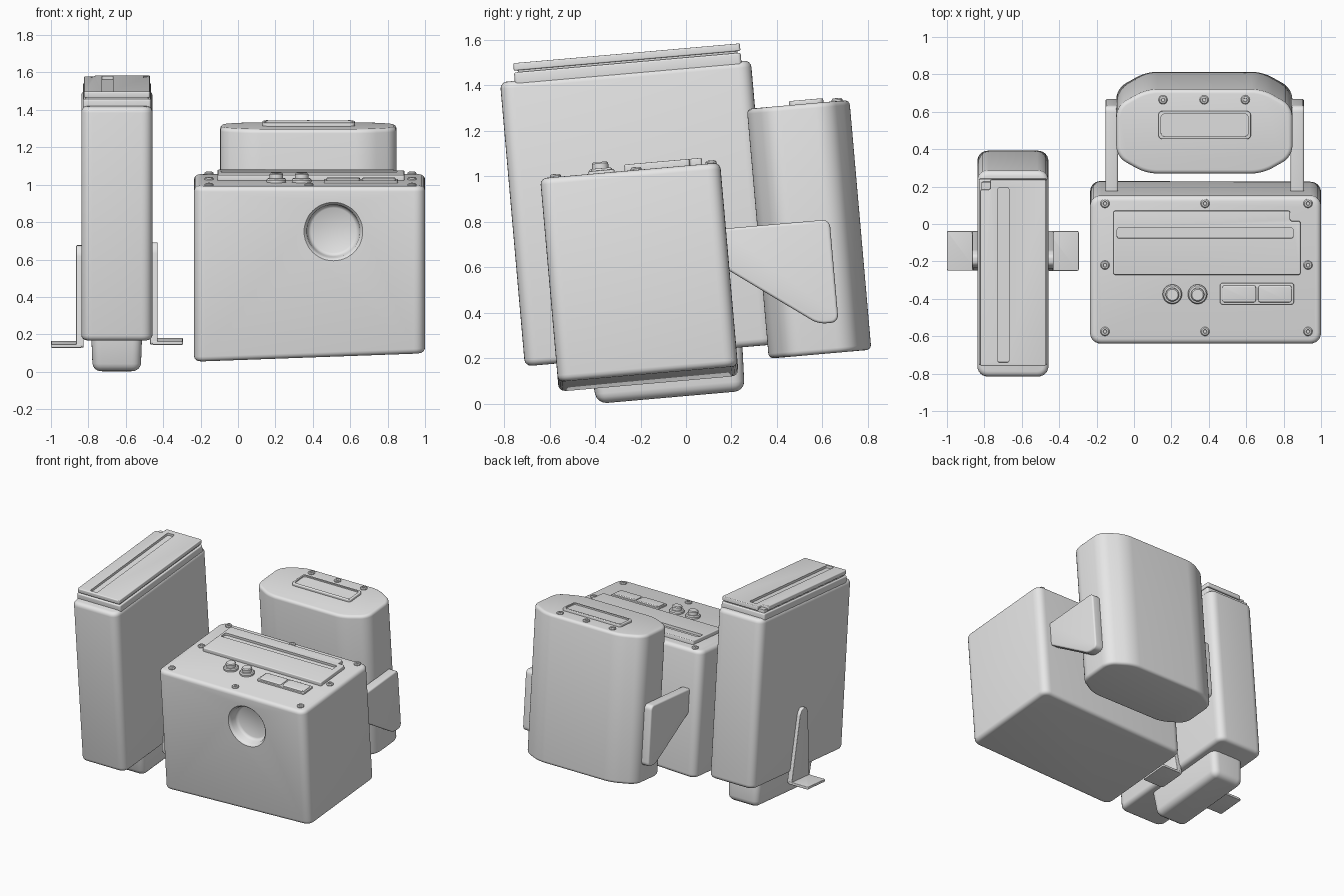
import bpy, bmesh, math
from mathutils import Matrix, Vector

if "Cube" in bpy.data.objects:
    bpy.data.objects.remove(bpy.data.objects["Cube"])

# Everything is built upright, then the whole model leans 5 degrees about x
LEAN = Matrix.Rotation(math.radians(5), 4, 'X')
grey = bpy.data.materials.new("plain grey")
grey.diffuse_color = (0.8, 0.8, 0.8, 1)
grey.use_nodes = True
grey.node_tree.nodes["Principled BSDF"].inputs["Base Color"].default_value = grey.diffuse_color


def finish(name, bm):
    bmesh.ops.recalc_face_normals(bm, faces=bm.faces)
    me = bpy.data.meshes.new(name)
    bm.to_mesh(me)
    bm.free()
    me.materials.append(grey)
    ob = bpy.data.objects.new(name, me)
    bpy.context.collection.objects.link(ob)
    return ob


def apply(ob, mod):
    bpy.context.view_layer.objects.active = ob
    bpy.ops.object.modifier_apply(modifier=mod.name)


def rounded(pts, r, n=6):
    """Round each corner of a polygon with a small curve."""
    if r <= 0:
        return [Vector(p) for p in pts]
    out = []
    for i, p in enumerate(pts):
        p, a, b = Vector(p), Vector(pts[i - 1]), Vector(pts[(i + 1) % len(pts)])
        da, db = a - p, b - p
        s = p + da.normalized() * min(r, da.length * 0.45)
        e = p + db.normalized() * min(r, db.length * 0.45)
        for k in range(n + 1):
            t = k / n
            w = 0.83                       # rational weight, close to an arc
            c0, c1, c2 = (1 - t) ** 2, 2 * w * t * (1 - t), t * t
            out.append((s * c0 + p * c1 + e * c2) / (c0 + c1 + c2))
    return out


def prism(name, pts, lo, hi, r=0.0, bevel=0.0, axis='z', tweak=None):
    bm = bmesh.new()
    put = (lambda p, t: (p[0], p[1], t)) if axis == 'z' else (lambda p, t: (t, p[0], p[1]))
    prof = rounded(pts, r)
    lower = [bm.verts.new(put(p, lo)) for p in prof]
    upper = [bm.verts.new(put(p, hi)) for p in prof]
    bm.faces.new(lower)
    bm.faces.new(upper)
    n = len(prof)
    for i in range(n):
        j = (i + 1) % n
        bm.faces.new((lower[i], lower[j], upper[j], upper[i]))
    if tweak:
        for v in bm.verts:
            tweak(v)
    ob = finish(name, bm)
    if bevel:
        m = ob.modifiers.new("bevel", 'BEVEL')
        m.width, m.segments, m.limit_method = bevel, 4, 'ANGLE'
        m.angle_limit = math.radians(50)
        apply(ob, m)
    return ob


def rect(x0, x1, y0, y1):
    return [(x0, y0), (x1, y0), (x1, y1), (x0, y1)]


def notched(x0, x1, y0, y1, c, right):
    """Rectangle with a small square notch in one back corner."""
    if right:
        return [(x0, y0), (x1, y0), (x1, y1 - c), (x1 - c, y1 - c), (x1 - c, y1), (x0, y1)]
    return [(x0, y0), (x1, y0), (x1, y1), (x0 + c, y1), (x0 + c, y1 - c), (x0, y1 - c)]


def lathe(name, prof, loc, n=32, turn=None):
    bm = bmesh.new()
    rings = [[bm.verts.new((r * math.cos(2 * math.pi * k / n), r * math.sin(2 * math.pi * k / n), h))
              for k in range(n)] for r, h in prof]
    for a, b in zip(rings, rings[1:]):
        for k in range(n):
            bm.faces.new((a[k], a[(k + 1) % n], b[(k + 1) % n], b[k]))
    bm.faces.new(rings[0])
    bm.faces.new(rings[-1])
    bm.transform(Matrix.Translation(loc) @ (turn or Matrix()))
    return finish(name, bm)


def cut(ob, cutter):
    m = ob.modifiers.new("cut", 'BOOLEAN')
    m.operation, m.object, m.solver = 'DIFFERENCE', cutter, 'EXACT'
    apply(ob, m)
    bpy.data.objects.remove(cutter)


def screw(x, y, z):
    lathe("screw", [(0.024, -0.01), (0.024, 0.006), (0.019, 0.012), (0.011, 0.013), (0.009, 0.008)],
          (x, y, z), 20)


# ---- Wide front case with sloping underside and round dish
def slope(v):
    if v.co.z < 0.5:
        v.co.z += 0.045 * (v.co.x + 0.235) / 1.235


TOP = 1.043
case = prism("front_case", rect(-0.235, 1.0, -0.553, 0.242), 0.1, TOP, 0.06, 0.028, tweak=slope)
dish = lathe("dish_cutter", [(0.175, -0.03), (0.157, 0.0), (0.148, 0.008), (0.142, 0.02),
                             (0.138, 0.055), (0.132, 0.068), (0.12, 0.075)],
             (0.51, -0.553, 0.801), 48, Matrix.Rotation(math.radians(-90), 4, 'X'))
cut(case, dish)
for x in (-0.155, 0.38, 0.93):
    for y in (0.202, -0.129, -0.485):
        if not (x == 0.38 and y == -0.129):
            screw(x, y, TOP)

# Raised plate with long slot
plate = prism("slot_plate", notched(-0.11, 0.89, -0.18, 0.163, 0.055, True), TOP - 0.01, TOP + 0.028, 0.012, 0.006)
cut(plate, prism("slot_cutter", rect(-0.09, 0.85, 0.017, 0.072), TOP + 0.01, TOP + 0.1, 0.01))

# Knobs and buttons
for x in (0.205, 0.34):
    lathe("knob", [(0.052, -0.01), (0.052, 0.012), (0.046, 0.02), (0.036, 0.021),
                   (0.036, 0.043), (0.03, 0.049)], (x, -0.285, TOP))
prism("button_frame", rect(0.46, 0.855, -0.34, -0.225), TOP - 0.01, TOP + 0.012, 0.015, 0.004)
for x0, x1 in ((0.472, 0.652), (0.664, 0.843)):
    prism("button", rect(x0, x1, -0.328, -0.237), TOP, TOP + 0.021, 0.015, 0.006)

# ---- Rear canister with chamfered corners
X0, X1, Y0, Y1, CX, CY = -0.095, 0.847, 0.38, 0.833, 0.16, 0.09
octagon = [(X0 + CX, Y0), (X1 - CX, Y0), (X1, Y0 + CY), (X1, Y1 - CY),
           (X1 - CX, Y1), (X0 + CX, Y1), (X0, Y1 - CY), (X0, Y0 + CY)]


def soft_base(name):
    return prism(name, octagon, 0.165, 1.268, 0.06, 0.022)


soft_base("rear_canister")
label = prism("rear_label_frame", rect(0.13, 0.625, 0.567, 0.718), 1.26, 1.286, 0.025, 0.006)
cut(label, prism("label_cutter", rect(0.145, 0.61, 0.582, 0.703), 1.276, 1.33, 0.02))
for x in (0.155, 0.375, 0.595):
    screw(x, 0.778, 1.268)

# Side arms joining canister and case
arm = [(0.20, 0.752), (0.70, 0.752), (0.70, 0.298), (0.61, 0.298), (0.20, 0.595)]
for x0, x1 in ((-0.153, -0.085), (0.837, 0.91)):
    prism("side_arm", arm, x0, x1, 0.035, 0.012, axis='x')

# ---- Tall left case with layered lid and lower foot
prism("tall_case", rect(-0.838, -0.457, -0.692, 0.416), 0.225, 1.48, 0.06, 0.03)
prism("lid_lower", rect(-0.83, -0.464, -0.627, 0.374), 1.46, 1.517, 0.015, 0.008)
prism("lid_core", rect(-0.815, -0.479, -0.61, 0.36), 1.5, 1.54, 0.01)
lid = prism("lid_upper", notched(-0.823, -0.47, -0.627, 0.374, 0.055, False), 1.525, 1.558, 0.012, 0.006)
cut(lid, prism("lid_slot_cutter", rect(-0.728, -0.669, -0.607, 0.331), 1.54, 1.65, 0.01))


def nose(v):
    if v.co.z < 0.15:                      # slanted ends and sides toward the base
        v.co.y += 0.03 if v.co.y < -0.1 else -0.01
        v.co.x += 0.01 if v.co.x < -0.65 else -0.01


prism("lower_foot", rect(-0.787, -0.51, -0.42, 0.272), 0.033, 0.3, 0.05, 0.045, tweak=nose)

# L-shaped feet on each side of the tall case
for side, face, base in ((-1, -0.835, 0.15), (1, -0.46, 0.166)):
    top = base + 0.54
    web = [(-0.236, base), (-0.023, base), (-0.03, base + 0.06), (-0.085, top - 0.04), (-0.11, top),
           (-0.155, top), (-0.18, top - 0.04), (-0.23, base + 0.06)]
    a, b = sorted((face - side * 0.01, face + side * 0.03))
    prism("bracket_web", web, a, b, 0.015, 0.005, axis='x')
    a, b = sorted((face, face + side * 0.165))
    prism("bracket_foot", rect(a, b, -0.236, -0.023), base - 0.001, base + 0.018, 0.01, 0.004)

# ---- Lean everything and smooth
for ob in bpy.data.objects:
    ob.data.transform(LEAN)
    ob.select_set(True)
bpy.context.view_layer.objects.active = case
bpy.ops.object.shade_smooth_by_angle(angle=math.radians(35))
